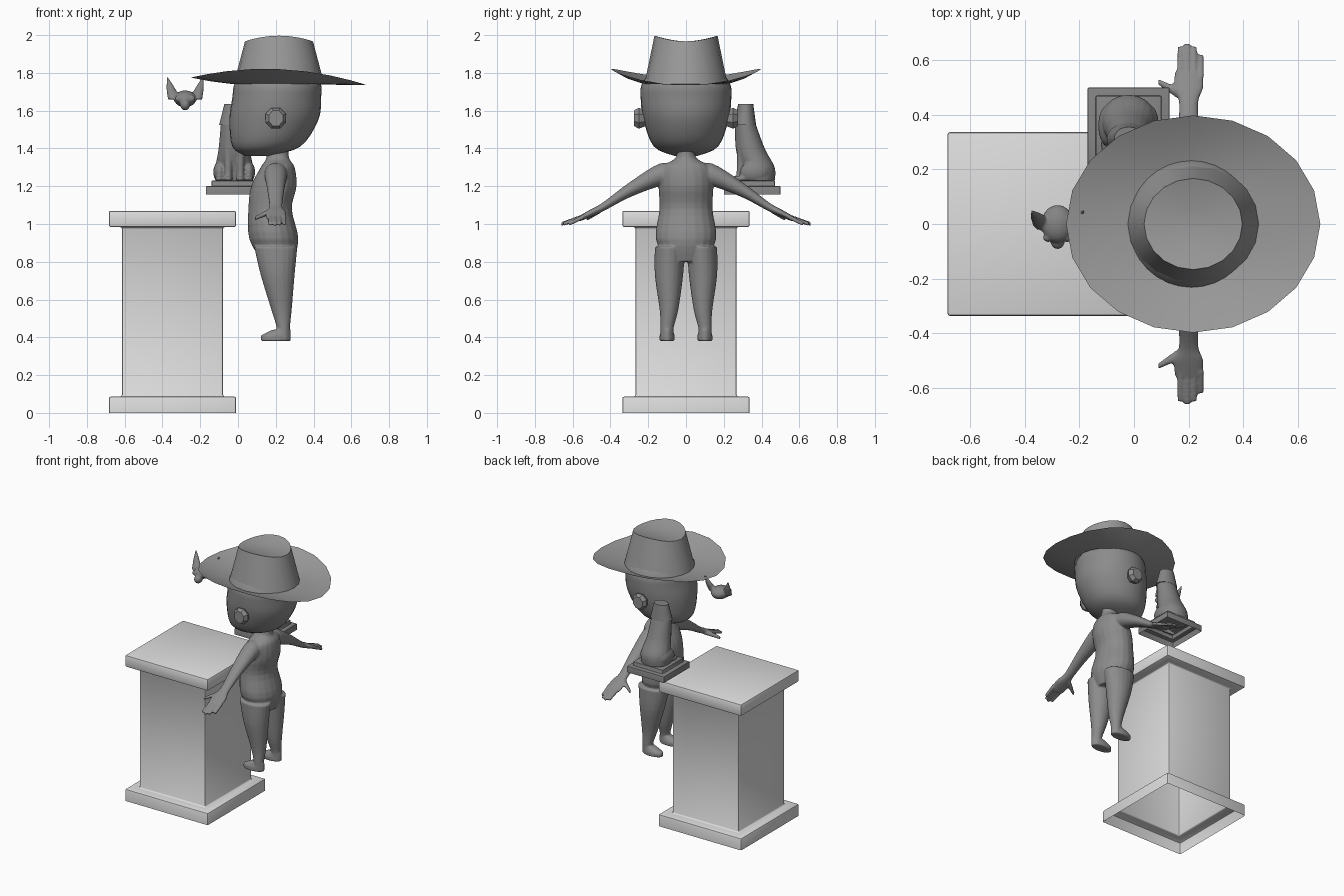
import bpy, bmesh
from math import sin, cos, pi, sqrt, radians
from mathutils import Matrix, Vector

default_cube = bpy.data.objects.get("Cube")
if default_cube:
    bpy.data.objects.remove(default_cube, do_unlink=True)


def material(name, value):
    mat = bpy.data.materials.new(name)
    mat.use_nodes = True
    colour = (value, value, value, 1)
    mat.diffuse_color = colour
    mat.node_tree.nodes["Principled BSDF"].inputs["Base Color"].default_value = colour
    return mat


STONE = material("light stone grey", .72)
FELT = material("felt grey", .32)
SKIN = material("skin grey", .26)
STATUE = material("statue grey", .23)

RIGHT, BACK, UP = Vector((1, 0, 0)), Vector((0, 1, 0)), Vector((0, 0, 1))
SECTION_AXES = {"x": (BACK, UP), "y": (RIGHT, UP), "z": (RIGHT, BACK)}


def smooth_stations(stations, steps=4):
    """Catmull-Rom interpolation, so a few stations give a flowing form."""
    points = [Vector(station) for station in stations]
    padded = [points[0], *points, points[-1]]
    flowing = []
    for before, start, end, after in zip(padded, padded[1:], padded[2:], padded[3:]):
        leave, arrive = (end - before) / 2, (after - start) / 2
        for step in range(steps):
            t = step / steps
            bend = start * (1 - t) + end * t
            ease = leave - (end - start)
            settle = (end - start) - arrive
            flowing.append(bend + t * (1 - t) * ((1 - t) * ease + t * settle))
    return flowing + [points[-1]]


def bridge(bm, rings):
    count = len(rings[0])
    for lower, upper in zip(rings, rings[1:]):
        for i in range(count):
            j = (i + 1) % count
            bm.faces.new((lower[i], lower[j], upper[j], upper[i]))


def loft(bm, stations, axis="z", sides=20, phase=0, side=1, flowing=False, open_start=False):
    """Skin rings given as (x, y, z, half width, half depth); side mirrors y."""
    across, along = SECTION_AXES[axis]
    if flowing:
        stations = smooth_stations(stations)
    rings = []
    for x, y, z, width, depth in stations:
        centre = Vector((x, side * y, z))
        angles = [2 * pi * i / sides + phase for i in range(sides)]
        rings.append([bm.verts.new(centre + across * width * cos(a) + along * depth * sin(a))
                      for a in angles])
    bridge(bm, rings)
    bm.faces.new(rings[-1])
    if not open_start:
        bm.faces.new(rings[0])


def ball(bm, centre, size):
    placement = Matrix.Translation(centre) @ Matrix.Diagonal((*size, 1))
    bmesh.ops.create_uvsphere(bm, u_segments=20, v_segments=14, radius=1, matrix=placement)


def finish(name, bm, mat, voxel=None, angle=35):
    bmesh.ops.recalc_face_normals(bm, faces=bm.faces[:])
    mesh = bpy.data.meshes.new(name)
    bm.to_mesh(mesh)
    bm.free()
    mesh.materials.append(mat)
    obj = bpy.data.objects.new(name, mesh)
    bpy.context.scene.collection.objects.link(obj)
    if voxel:
        # Fuse overlapping pieces into one sculpted skin
        fuse = obj.modifiers.new("fuse", "REMESH")
        fuse.mode = "VOXEL"
        fuse.voxel_size = voxel
        fuse.use_smooth_shade = True
        soften = obj.modifiers.new("soften", "SMOOTH")
        soften.iterations = 4
    else:
        bpy.ops.object.select_all(action="DESELECT")
        obj.select_set(True)
        bpy.context.view_layer.objects.active = obj
        bpy.ops.object.shade_smooth_by_angle(angle=radians(angle))


def stepped_block(name, x, y, profile, mat, bevel):
    """Square, hollow stepped shell, open underneath."""
    bm = bmesh.new()
    loft(bm, [(x, y, z, half * sqrt(2), half * sqrt(2)) for half, z in profile],
         sides=4, phase=pi / 4, open_start=True)
    bmesh.ops.recalc_face_normals(bm, faces=bm.faces[:])
    edges = [e for e in bm.edges if not e.is_boundary and e.calc_face_angle(0) > 1]
    bmesh.ops.bevel(bm, geom=edges, offset=bevel, segments=2, profile=.5, affect="EDGES")
    finish(name, bm, mat)


# Pedestal: a square column between two matching slabs
slab, column, height, thick = .337, .268, 1.07, .086
stepped_block("pedestal", -.347, 0,
              [(slab, 0), (slab, thick), (column, thick), (column, height - thick),
               (slab, height - thick), (slab, height)], STONE, bevel=.01)

# Statue plinth: two shallow steps
CAT_X = -.02
stepped_block("statue_plinth", CAT_X, .35,
              [(.15, 1.155), (.15, 1.2), (.12, 1.2), (.12, 1.23)], STATUE, bevel=.004)

# Figure body: torso, then legs, feet, arms and hands on both sides
bm = bmesh.new()
loft(bm, [(.21, 0, .8, .08, .09), (.19, 0, .92, .13, .16), (.17, 0, 1.08, .115, .14),
          (.19, 0, 1.2, .12, .145), (.21, 0, 1.3, .09, .13), (.21, 0, 1.35, .06, .055),
          (.21, 0, 1.42, .06, .05)], flowing=True)
for side in (1, -1):
    loft(bm, [(.2, .085, .88, .115, .08), (.21, .09, .73, .09, .075), (.23, .09, .55, .055, .05),
              (.24, .1, .45, .035, .035), (.24, .1, .39, .035, .035)], side=side, flowing=True)
    loft(bm, [(.2, .1, .38, .08, .04), (.2, .1, .41, .08, .04), (.23, .1, .44, .05, .03)],
         side=side)
    loft(bm, [(.2, .05, 1.26, .06, .05), (.2, .14, 1.26, .06, .06), (.2, .3, 1.18, .045, .04),
              (.2, .44, 1.09, .035, .024), (.2, .5, 1.06, .055, .02), (.2, .56, 1.03, .05, .016)],
         axis="y", side=side, flowing=True)
    for finger in range(4):
        x = .17 + .025 * finger
        reach = .66 - .01 * (finger - 1) ** 2
        loft(bm, [(x, .54, 1.04, .013, .014), (x, reach, 1, .011, .011)],
             axis="y", sides=10, side=side)
    loft(bm, [(.18, .47, 1.07, .025, .018), (.09, .52, 1.03, .011, .011)],
         axis="x", sides=10, side=side)
finish("figure_body", bm, SKIN, voxel=.006)

# Head: wide at the temples, with the jaw forward
bm = bmesh.new()
loft(bm, [(.1, 0, 1.36, .06, .06), (.15, 0, 1.41, .18, .17), (.19, 0, 1.55, .235, .225),
          (.205, 0, 1.67, .235, .24), (.21, 0, 1.75, .225, .23), (.21, 0, 1.85, .15, .15)],
     sides=32, flowing=True)
finish("head", bm, SKIN, angle=60)

# Ears: faceted discs
for name, side in (("left_ear", 1), ("right_ear", -1)):
    bm = bmesh.new()
    loft(bm, [(.2, .2, 1.56, .035, .04), (.2, .25, 1.56, .06, .06), (.2, .275, 1.56, .04, .045)],
         axis="y", sides=8, phase=pi / 8, side=side)
    finish(name, bm, SKIN)

# Hat: dented crown, and a brim that curls up at the sides and dips behind
bm = bmesh.new()
rings = []
for width, depth, z, curl, dip in ((.07, .065, 1.967, 0, 0), (.18, .167, 1.967, .03, 0),
                                   (.24, .22, 1.74, 0, 0), (.36, .31, 1.745, .025, .01),
                                   (.466, .398, 1.755, .065, .02)):
    ring = []
    for i in range(20):
        a = 2 * pi * i / 20
        lift = curl * sin(a) ** 2 - dip * cos(a)
        ring.append(bm.verts.new((.217 + width * cos(a), depth * sin(a), z + lift)))
    rings.append(ring)
bridge(bm, rings)
bm.faces.new(rings[0])
finish("hat", bm, FELT)

# Seated cat statue, broken off at the neck
bm = bmesh.new()
loft(bm, [(CAT_X, .385, 1.225, .1, .085), (CAT_X, .38, 1.3, .1, .09),
          (CAT_X, .34, 1.4, .083, .077), (CAT_X, .31, 1.55, .07, .052)], flowing=True)
for side in (1, -1):
    leg_x, haunch_x = CAT_X + side * .032, CAT_X + side * .077
    ball(bm, (haunch_x, .36, 1.275), (.034, .075, .055))
    ball(bm, (haunch_x, .29, 1.24), (.024, .04, .016))
    ball(bm, (leg_x, .27, 1.24), (.023, .035, .015))
    loft(bm, [(leg_x, .285, 1.23, .02, .02), (leg_x, .29, 1.33, .02, .02),
              (leg_x, .3, 1.43, .03, .03)], flowing=True)
finish("cat_statue_body", bm, STATUE, voxel=.006)

bm = bmesh.new()
loft(bm, [(CAT_X, .313, 1.525, .08, .058), (CAT_X, .316, 1.635, .052, .04)])
finish("cat_statue_collar", bm, STATUE)

# Loose cat head beside the hat, with muzzle, eyes and tall ears
HEAD_X = -.28
bm = bmesh.new()
ball(bm, (HEAD_X, 0, 1.663), (.06, .07, .044))
ball(bm, (HEAD_X, -.06, 1.632), (.027, .032, .03))
for side in (1, -1):
    ball(bm, (HEAD_X + side * .034, -.05, 1.663), (.02, .016, .018))
    loft(bm, [(HEAD_X + side * .055, 0, 1.66, .036, .026),
              (HEAD_X + side * .075, .025, 1.715, .024, .017),
              (HEAD_X + side * .094, .047, 1.778, .004, .004)])
finish("cat_statue_head", bm, STATUE, voxel=.005)
